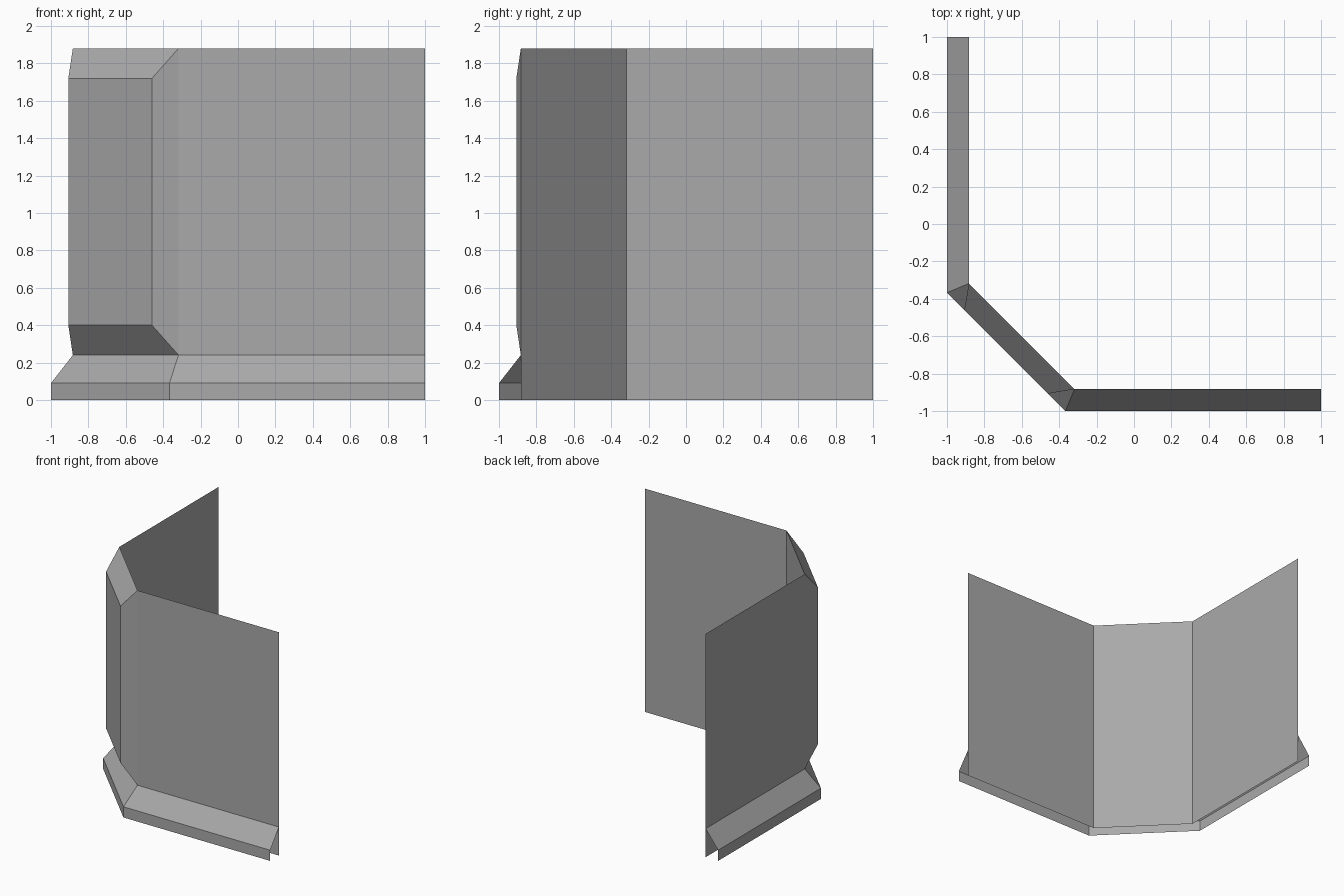
import bpy
import bmesh

cube = bpy.data.objects.get("Cube")
if cube:
    bpy.data.objects.remove(cube, do_unlink=True)

grey = bpy.data.materials.new("plain grey")
grey.use_nodes = True
colour = (0.4, 0.4, 0.4, 1)
grey.diffuse_color = colour
grey.node_tree.nodes["Principled BSDF"].inputs["Base Color"].default_value = colour


def plan(out, cut):
    """Outline of the front run, angled corner and side run, mirrored on the diagonal."""
    half = [(1, -out), (-cut, -out)]
    return half + [(y, x) for x, y in reversed(half)]


def sheet(name, rows):
    """Join stacked rows of (outline, height) into an open strip of flat faces."""
    bm = bmesh.new()
    rings = [[bm.verts.new((x, y, z)) for x, y in line] for line, z in rows]
    for low, high in zip(rings, rings[1:]):
        for i in range(len(low) - 1):
            bm.faces.new((low[i + 1], low[i], high[i], high[i + 1]))
    return finish(name, bm)


def finish(name, bm):
    mesh = bpy.data.meshes.new(name)
    bm.to_mesh(mesh)
    bm.free()
    mesh.materials.append(grey)
    obj = bpy.data.objects.new(name, mesh)
    bpy.context.collection.objects.link(obj)
    return obj


HEIGHT, LEDGE, BEVEL = 1.88, 0.24, 0.16
inner = plan(0.883, 0.318)
outer = plan(1, 0.367)

# Thin wall with angled corner
sheet("wall", [(inner, 0), (inner, HEIGHT)])

# Skirting: upright lip and sloping top, open below and at the ends
sheet("skirting", [(outer, 0), (outer, 0.09), (inner, LEDGE)])

# Raised corner panel with bevelled border
bm = bmesh.new()
pad = [(-0.46, -0.907), (-0.907, -0.46)]


def rectangle(line, low, high):
    a, b = line
    return [bm.verts.new((*p, z)) for p, z in ((b, low), (a, low), (a, high), (b, high))]


base = rectangle(inner[1:3], LEDGE, HEIGHT)
face = rectangle(pad, LEDGE + BEVEL, HEIGHT - BEVEL)
bm.faces.new(face)
for i in range(4):
    j = (i + 1) % 4
    bm.faces.new((base[i], base[j], face[j], face[i]))
finish("corner_panel", bm)
